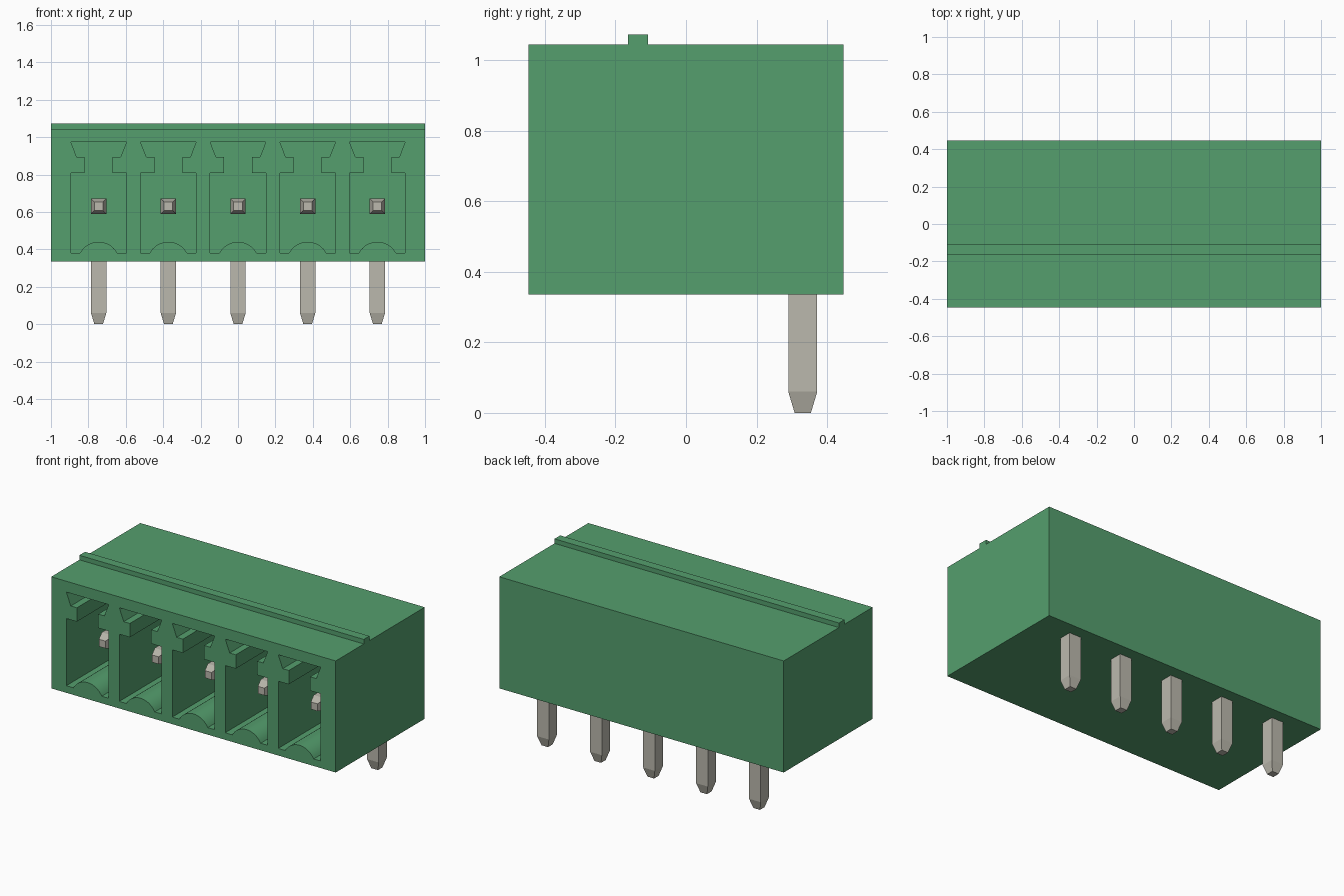
import bpy, bmesh, math
from mathutils import Vector

if "Cube" in bpy.data.objects:
    bpy.data.objects.remove(bpy.data.objects["Cube"], do_unlink=True)

PITCH = 0.3725
POLES = [(i - 2) * PITCH for i in range(5)]


def material(name, rgb):
    m = bpy.data.materials.new(name)
    m.use_nodes = True
    m.diffuse_color = (*rgb, 1)
    m.node_tree.nodes["Principled BSDF"].inputs["Base Color"].default_value = (*rgb, 1)
    return m


green = material("green plastic", (0.09, 0.345, 0.155))
metal = material("tinned metal", (0.50, 0.485, 0.42))


def make_object(name, bm, mat):
    bmesh.ops.recalc_face_normals(bm, faces=bm.faces)
    mesh = bpy.data.meshes.new(name)
    bm.to_mesh(mesh)
    bm.free()
    mesh.materials.append(mat)
    obj = bpy.data.objects.new(name, mesh)
    bpy.context.collection.objects.link(obj)
    return obj


def extrude(bm, points, offset):
    """Prism from a closed outline swept along offset."""
    face = bm.faces.new([bm.verts.new(p) for p in points])
    swept = bmesh.ops.extrude_face_region(bm, geom=[face], use_keep_orig=True)
    verts = [v for v in swept["geom"] if isinstance(v, bmesh.types.BMVert)]
    bmesh.ops.translate(bm, verts=verts, vec=offset)


# Housing: side profile with the top rib, swept across the width
BACK, BASE, TOP, RIB = 0.447, 0.335, 1.044, 1.073
side = [(-BACK, BASE), (BACK, BASE), (BACK, TOP), (-0.108, TOP),
        (-0.108, RIB), (-0.165, RIB), (-0.165, TOP), (-BACK, TOP)]
bm = bmesh.new()
extrude(bm, [(-1, y, z) for y, z in side], (2, 0, 0))
housing = make_object("housing", bm, green)

# Socket outline: dovetail slot on top, arched bump on the floor
half = [(0.149, 0.38), (0.149, 0.807), (0.075, 0.807), (0.075, 0.895),
        (0.118, 0.895), (0.149, 0.975)]
RADIUS, CENTRE, SPAN = 0.113, 0.327, math.asin(0.1 / 0.113)
STEPS = 16
arch = []
for i in range(STEPS + 1):
    a = SPAN * (2 * i / STEPS - 1)
    arch.append((RADIUS * math.sin(a), CENTRE + RADIUS * math.cos(a)))
outline = arch + half + [(-x, z) for x, z in reversed(half)]

bm = bmesh.new()
for px in POLES:
    extrude(bm, [(px + x, -0.5, z) for x, z in outline], (0, 0.76, 0))
cutter = make_object("socket_cutter", bm, green)
cutter.hide_render = True

cut = housing.modifiers.new("sockets", "BOOLEAN")
cut.operation = "DIFFERENCE"
cut.solver = "EXACT"
cut.object = cutter
bpy.context.view_layer.objects.active = housing
housing.select_set(True)
bpy.ops.object.modifier_apply(modifier=cut.name)
bpy.data.objects.remove(cutter, do_unlink=True)
bpy.ops.object.shade_smooth_by_angle(angle=math.radians(30))

# Contact pins: square bent bars with tapered ends
PIN_Y, PIN_Z, WIDE, TIP = 0.331, 0.63, 0.041, 0.023
UP, OUT = Vector((0, 0, 1)), Vector((0, 1, 0))
stations = [(-0.30, PIN_Z, TIP, UP), (-0.245, PIN_Z, WIDE, UP),
            (PIN_Y, PIN_Z, WIDE, UP + OUT),
            (PIN_Y, 0.06, WIDE, OUT), (PIN_Y, 0, TIP, OUT)]
for n, px in enumerate(POLES):
    bm = bmesh.new()
    rings = []
    for y, z, r, normal in stations:
        rings.append([bm.verts.new(Vector((px + sx * r, y, z)) + normal * (sn * r))
                      for sx, sn in ((-1, -1), (1, -1), (1, 1), (-1, 1))])
    for a, b in zip(rings, rings[1:]):
        for k in range(4):
            j = (k + 1) % 4
            bm.faces.new((a[k], a[j], b[j], b[k]))
    bm.faces.new(rings[0])
    bm.faces.new(rings[-1])
    make_object(f"contact_pin_{n + 1}", bm, metal)
